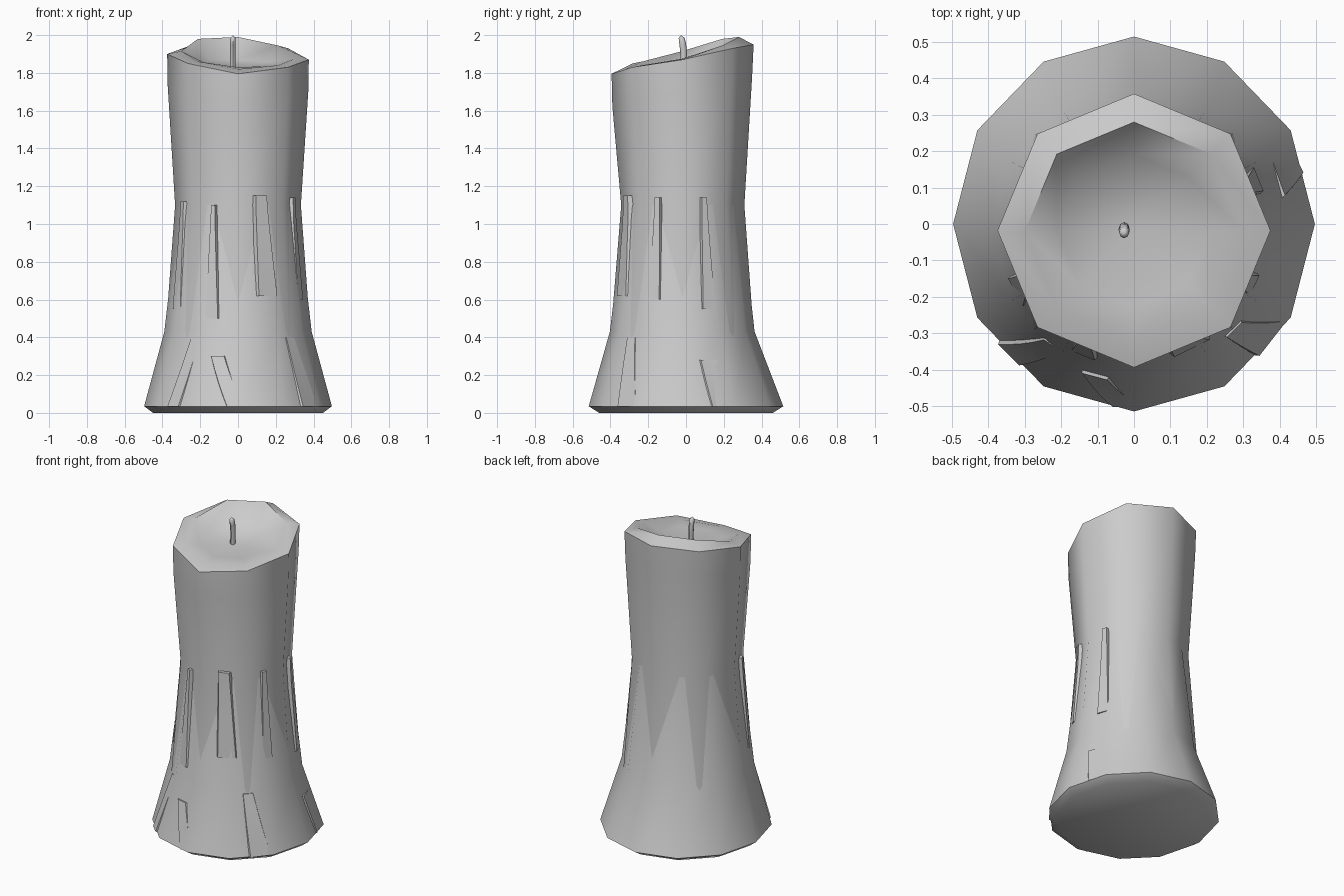
import bpy, math
from math import sin, cos, pi, radians

if "Cube" in bpy.data.objects:
    bpy.data.objects.remove(bpy.data.objects["Cube"])


def ring(n, rx, ry, cy, z, cx=0.0):
    """Polygon ring; z is one height or one height per corner."""
    zs = z if isinstance(z, (list, tuple)) else [z] * n
    return [(cx + rx * cos(2 * pi * i / n), cy + ry * sin(2 * pi * i / n), zs[i]) for i in range(n)]


def loft(name, rings, bottom=True, tip=None, angle=50):
    n = len(rings[0])
    verts = [p for r in rings for p in r]
    faces = []
    for k in range(len(rings) - 1):
        for i in range(n):
            j = (i + 1) % n
            faces.append((k * n + i, k * n + j, (k + 1) * n + j, (k + 1) * n + i))
    if bottom:
        faces.append(tuple(reversed(range(n))))
    if tip:
        last = (len(rings) - 1) * n
        verts.append(tip)
        faces += [(last + i, last + (i + 1) % n, len(verts) - 1) for i in range(n)]
    return finish(name, verts, faces, angle)


def finish(name, verts, faces, angle):
    mesh = bpy.data.meshes.new(name)
    mesh.from_pydata(verts, [], faces)
    mesh.update()
    ob = bpy.data.objects.new(name, mesh)
    bpy.context.collection.objects.link(ob)
    bpy.ops.object.select_all(action='DESELECT')
    ob.select_set(True)
    bpy.context.view_layer.objects.active = ob
    bpy.ops.object.shade_smooth_by_angle(angle=radians(angle))
    return ob


# Eight-sided candle body with an uneven rim and a sunken pool
rim = [1.87, 1.93, 1.95, 1.94, 1.90, 1.85, 1.795, 1.83]
lip = [1.875, 1.945, 1.99, 1.98, 1.915, 1.86, 1.82, 1.84]
pool = [1.845, 1.86, 1.87, 1.87, 1.855, 1.84, 1.83, 1.835]
loft("candle_body", [
    ring(8, .385, .38, -.02, .40),
    ring(8, .333, .326, -.017, 1.10),
    ring(8, .372, .37, -.02, [z - .17 for z in rim]),
    ring(8, .375, .376, -.018, rim),
    ring(8, .30, .30, -.02, lip),
    ring(8, .21, .21, -.02, pool),
], tip=(-.02, -.02, 1.825), angle=60)

# Twelve-sided flared foot of melted wax
loft("wax_skirt", [
    ring(12, .45, .46, 0, 0),
    ring(12, .497, .515, 0, .035),
    ring(12, .39, .383, -.02, .43),
    ring(12, .313, .307, -.017, 1.10),
], angle=60)

# Short bent wick
loft("wick", [
    ring(8, .015, .017, -.015, 1.80, -.027),
    ring(8, .015, .017, -.012, 1.90, -.027),
    ring(8, .015, .018, -.017, 1.95, -.027),
    ring(8, .014, .016, -.023, 1.985, -.027),
], tip=(-.027, -.025, 2.0))


# Thin wax runs lying on the body and foot
def radius(a, z):
    prof = [(.035, .497), (.43, .387), (1.10, .33), (1.9, .375)]
    for (z0, r0), (z1, r1) in zip(prof, prof[1:]):
        if z <= z1:
            return r0 + (r1 - r0) * (z - z0) / (z1 - z0)
    return .375


def wax_run(name, a_top, w_top, z_top, a_low, w_low, z_low, lift):
    verts, faces = [], []
    steps = 4
    for k in range(steps + 1):
        t = k / steps
        z = z_top + (z_low - z_top) * t
        a = a_top + (a_low - a_top) * t
        w = w_top + (w_low - w_top) * t
        r = radius(a, z)
        for da, d in ((-w, -.03), (-w * .6, lift), (w * .6, lift), (w, -.03)):
            b = radians(a + da)
            rr = (r + d) * (.965 if d > 0 else .95)
            verts.append((rr * cos(b), -.015 + rr * sin(b), z))
    for k in range(steps):
        for i in range(3):
            faces.append((k * 4 + i, (k + 1) * 4 + i, (k + 1) * 4 + i + 1, k * 4 + i + 1))
    n = steps * 4
    faces += [(0, 1, 2, 3), (n + 3, n + 2, n + 1, n)]
    return finish(name, verts, faces, 50)


runs = [
    (292, 9, 1.15, 296, 14, .62, .010),
    (246, 3, 1.10, 248, 9, .50, .008),
    (335, 4, 1.14, 335, 8, .60, .008),
    (20, 4, 1.14, 22, 9, .55, .008),
    (205, 5, 1.12, 208, 11, .55, .008),
    (255, 8, .30, 268, 8, .035, .012),
    (20, 12, .28, 27, 14, .035, .012),
    (235, 7, .40, 225, 8, .035, .010),
    (315, 7, .40, 322, 12, .035, .010),
]
for i, r in enumerate(runs):
    wax_run(f"wax_run_{i + 1}", *r)
